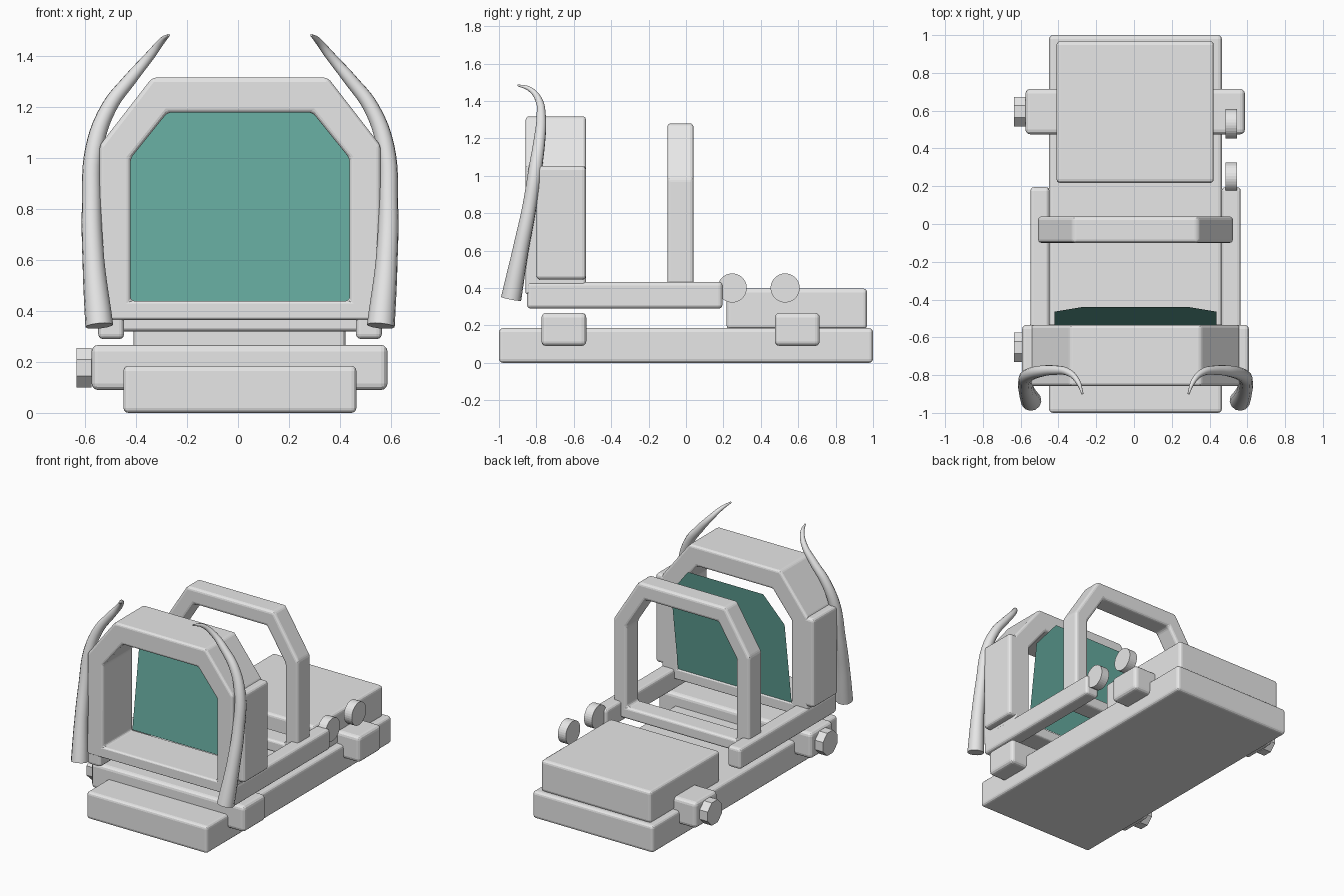
import bpy, bmesh, math
from mathutils import Matrix

cube = bpy.data.objects.get("Cube")
if cube:
    bpy.data.objects.remove(cube, do_unlink=True)

CX = 0.008  # centre line of the symmetric parts


def material(name, rgb):
    m = bpy.data.materials.new(name)
    m.use_nodes = True
    col = (*rgb, 1)
    m.diffuse_color = col
    m.node_tree.nodes["Principled BSDF"].inputs["Base Color"].default_value = col
    return m


GREY = material("light_grey", (0.8, 0.8, 0.8))
TEAL = material("teal_glass", (0.13, 0.4, 0.34))


def finish(name, bm, mat=GREY, bevel=0.0):
    bmesh.ops.recalc_face_normals(bm, faces=bm.faces)
    mesh = bpy.data.meshes.new(name)
    bm.to_mesh(mesh)
    bm.free()
    mesh.materials.append(mat)
    ob = bpy.data.objects.new(name, mesh)
    bpy.context.collection.objects.link(ob)
    if bevel:
        mod = ob.modifiers.new("rounded_edges", "BEVEL")
        mod.width = bevel
        mod.segments = 3
        mod.limit_method = "ANGLE"
        mod.angle_limit = math.radians(25)
    return ob


def box(name, x, y, z, bevel=0.02):
    bm = bmesh.new()
    bmesh.ops.create_cube(bm, size=1)
    for v in bm.verts:
        for i, (lo, hi) in enumerate((x, y, z)):
            v.co[i] = lo if v.co[i] < 0 else hi
    return finish(name, bm, bevel=bevel)


def disc(name, x, y, z, r, sides, width=0.06):
    bm = bmesh.new()
    turn = Matrix.Translation((x, y, z)) @ Matrix.Rotation(math.pi / 2, 4, "Y")
    turn = turn @ Matrix.Rotation(math.pi / sides, 4, "Z")
    bmesh.ops.create_cone(bm, cap_ends=True, segments=sides, radius1=r,
                          radius2=r, depth=width, matrix=turn)
    return finish(name, bm)


def arch(half, top_half, bottom, shoulder, top):
    """Outline of a window shape with cut upper corners."""
    right = [(half, bottom), (half, shoulder), (top_half, top)]
    pts = right + [(-x, z) for x, z in reversed(right)]
    return [(CX + x, z) for x, z in pts]


def hoop(name, outer, inner, y0, y1, bevel):
    bm = bmesh.new()
    rings = [[bm.verts.new((x, y, z)) for x, z in outline]
             for outline, y in ((outer, y0), (inner, y0), (inner, y1), (outer, y1))]
    n = len(outer)
    for a, b in zip(rings, rings[1:] + rings[:1]):
        for i in range(n):
            j = (i + 1) % n
            bm.faces.new((a[i], a[j], b[j], b[i]))
    return finish(name, bm, bevel=bevel)


# Chassis slab and rear housing
box("base_slab", (-0.45, 0.465), (-1, 1), (0, 0.185))
box("rear_housing", (-0.41, 0.422), (0.217, 0.968), (0.18, 0.397))

# Axle blocks with octagonal hubs on one side
for label, y in (("front", -0.653), ("rear", 0.595)):
    box(label + "_axle", (-0.575, 0.587), (y - 0.12, y + 0.12), (0.09, 0.267), 0.025)
    disc(label + "_hub", -0.605, y, 0.177, 0.084, 8)

# Loose round discs on the other side
for label, y in (("front", 0.247), ("rear", 0.53)):
    disc(label + "_side_disc", 0.515, y, 0.4, 0.078, 32)

# Side rails and front cheek panels
for label, s in (("left", 1), ("right", -1)):
    def span(a, b):
        return sorted((CX + s * a, CX + s * b))
    box(label + "_rail", span(0.455, 0.557), (-0.85, 0.195), (0.29, 0.432))
    box(label + "_cheek_panel", span(0.5, 0.6), (-0.8, -0.535), (0.445, 1.052))

# Front and rear hoops
window = arch(0.43, 0.285, 0.44, 1.0, 1.18)
hoop("front_hoop", arch(0.552, 0.345, 0.365, 1.05, 1.317), window,
     -0.857, -0.535, 0.015)
hoop("rear_hoop", arch(0.516, 0.33, 0.32, 0.985, 1.28),
     arch(0.415, 0.275, 0.4, 0.95, 1.17), -0.1, 0.04, 0.018)

# Windscreen: a thin sheet leaning backwards
bm = bmesh.new()
bm.faces.new([bm.verts.new((x, -0.44 - (1.18 - z) * 0.135, z)) for x, z in window])
finish("windscreen", bm, TEAL)

# Curved tusks: offset from centre, y, z, radius
TUSK = [
    (0.553, -0.935, 0.342, 0.055),
    (0.576, -0.885, 0.6, 0.043),
    (0.583, -0.838, 0.83, 0.038),
    (0.572, -0.805, 1.04, 0.036),
    (0.515, -0.782, 1.2, 0.031),
    (0.432, -0.774, 1.31, 0.026),
    (0.352, -0.787, 1.405, 0.019),
    (0.305, -0.835, 1.463, 0.013),
    (0.28, -0.9, 1.484, 0.005),
]
for label, s in (("left", 1), ("right", -1)):
    curve = bpy.data.curves.new(label + "_tusk_path", "CURVE")
    curve.dimensions = "3D"
    curve.bevel_depth = 1
    curve.bevel_resolution = 4
    curve.resolution_u = 6
    curve.use_fill_caps = True
    spline = curve.splines.new("BEZIER")
    spline.bezier_points.add(len(TUSK) - 1)
    for p, (x, y, z, r) in zip(spline.bezier_points, TUSK):
        p.co = (CX + s * x, y, z)
        p.radius = r
        p.handle_left_type = p.handle_right_type = "AUTO"
    path = bpy.data.objects.new(label + "_tusk_path", curve)
    bpy.context.collection.objects.link(path)
    bpy.context.view_layer.update()
    mesh = bpy.data.meshes.new_from_object(
        path.evaluated_get(bpy.context.evaluated_depsgraph_get()))
    bpy.data.objects.remove(path, do_unlink=True)
    bm = bmesh.new()
    bm.from_mesh(mesh)
    bmesh.ops.remove_doubles(bm, verts=bm.verts, dist=0.0001)
    tusk = finish(label + "_tusk", bm)
    bpy.ops.object.select_all(action="DESELECT")
    tusk.select_set(True)
    bpy.context.view_layer.objects.active = tusk
    bpy.ops.object.shade_smooth_by_angle(angle=math.radians(40))
